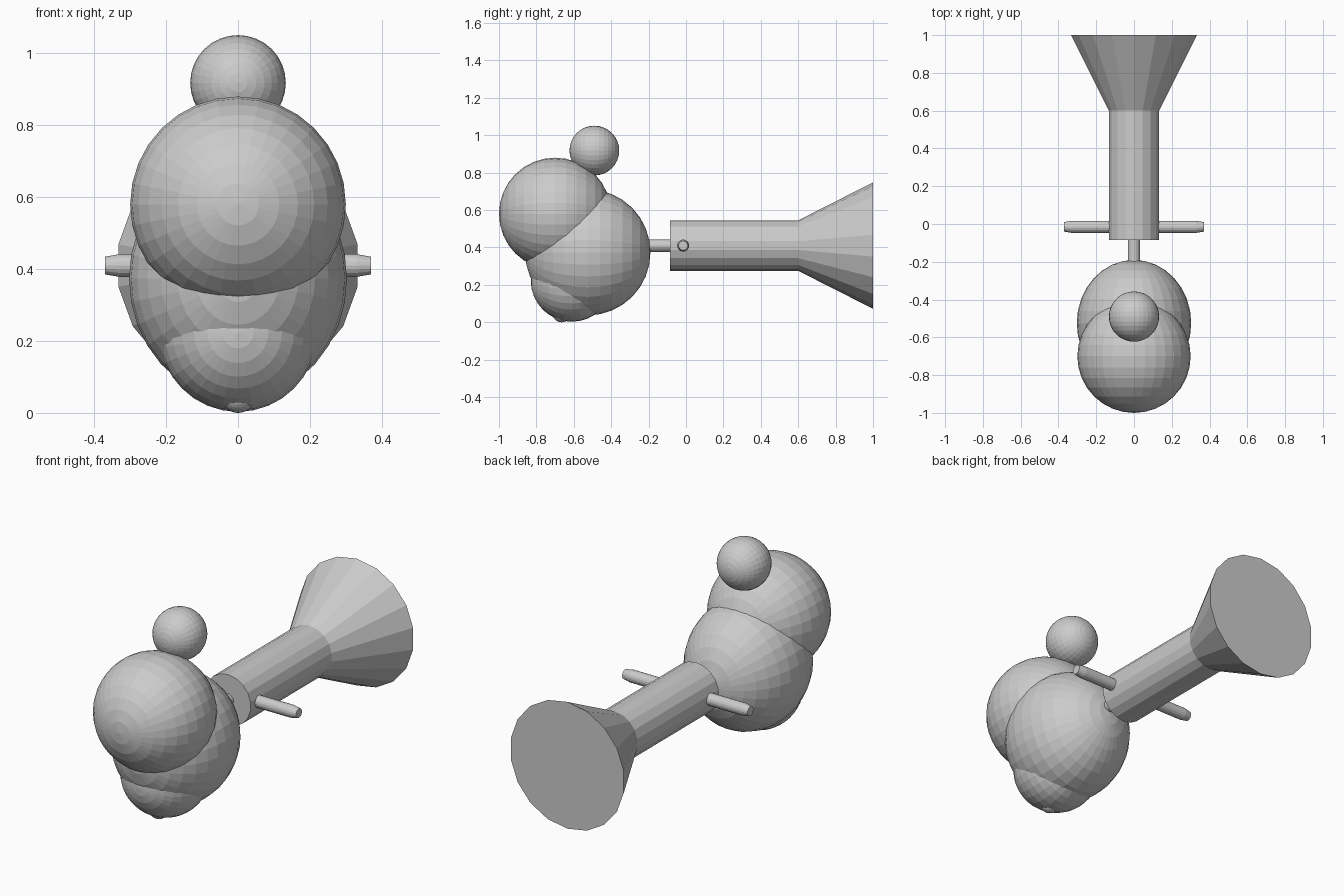
import bpy
import bmesh
from math import pi
from mathutils import Matrix, Vector

cube = bpy.data.objects.get("Cube")
if cube:
    bpy.data.objects.remove(cube, do_unlink=True)

grey = bpy.data.materials.new("plain_grey")
grey.use_nodes = True
COLOUR = (0.6, 0.6, 0.6, 1)
grey.diffuse_color = COLOUR
grey.node_tree.nodes["Principled BSDF"].inputs["Base Color"].default_value = COLOUR


def finish(name, bm):
    bmesh.ops.recalc_face_normals(bm, faces=bm.faces)
    mesh = bpy.data.meshes.new(name)
    bm.to_mesh(mesh)
    bm.free()
    mesh.materials.append(grey)
    obj = bpy.data.objects.new(name, mesh)
    bpy.context.collection.objects.link(obj)
    return obj


def ball(name, y, z, radii):
    """Faceted ellipsoid with its poles pointing front and back."""
    bm = bmesh.new()
    bmesh.ops.create_uvsphere(bm, u_segments=32, v_segments=16, radius=1,
                              matrix=Matrix.Rotation(pi / 2, 4, "X"))
    bmesh.ops.scale(bm, vec=radii, verts=bm.verts)
    bmesh.ops.translate(bm, vec=(0, y, z), verts=bm.verts)
    finish(name, bm)


def turned(name, profile, axis, centre, sides):
    """Closed solid turned around an axis from (position, radius) pairs."""
    bm = bmesh.new()
    turn = Vector((0, 0, 1)).rotation_difference(Vector(axis)).to_matrix()
    rings = []
    for pos, radius in profile:
        ring = []
        for i in range(sides):
            spin = Matrix.Rotation(2 * pi * i / sides, 3, "Z")
            point = spin @ Vector((0, radius, pos))
            ring.append(bm.verts.new(turn @ point + Vector(centre)))
        rings.append(ring)
    for a, b in zip(rings, rings[1:]):
        for i in range(sides):
            j = (i + 1) % sides
            bm.faces.new((a[i], a[j], b[j], b[i]))
    bm.faces.new(rings[0])
    bm.faces.new(rings[-1])
    finish(name, bm)


# Cluster of balls forming the head
ball("front_ball", -0.70, 0.58, (0.30, 0.30, 0.30))
ball("middle_ball", -0.525, 0.374, (0.303, 0.335, 0.337))
ball("lower_ball", -0.61, 0.223, (0.22, 0.22, 0.22))
ball("bottom_knob", -0.665, 0.05, (0.05, 0.05, 0.05))
ball("top_ball", -0.49, 0.918, (0.133, 0.133, 0.133))

# Body behind the head, all on one axis
AXIS_Z = 0.41
turned("neck_rod", [(-0.25, 0.033), (-0.05, 0.033)], (0, 1, 0), (0, 0, AXIS_Z), 18)
turned("barrel_and_flare", [(-0.085, 0.135), (0.6, 0.135), (1.0, 0.338)],
       (0, 1, 0), (0, 0, AXIS_Z), 18)

# Crossbar with tapered tips
turned("crossbar", [(-0.37, 0.025), (-0.33, 0.032), (0.33, 0.032), (0.37, 0.025)],
       (1, 0, 0), (0, -0.015, AXIS_Z), 18)
